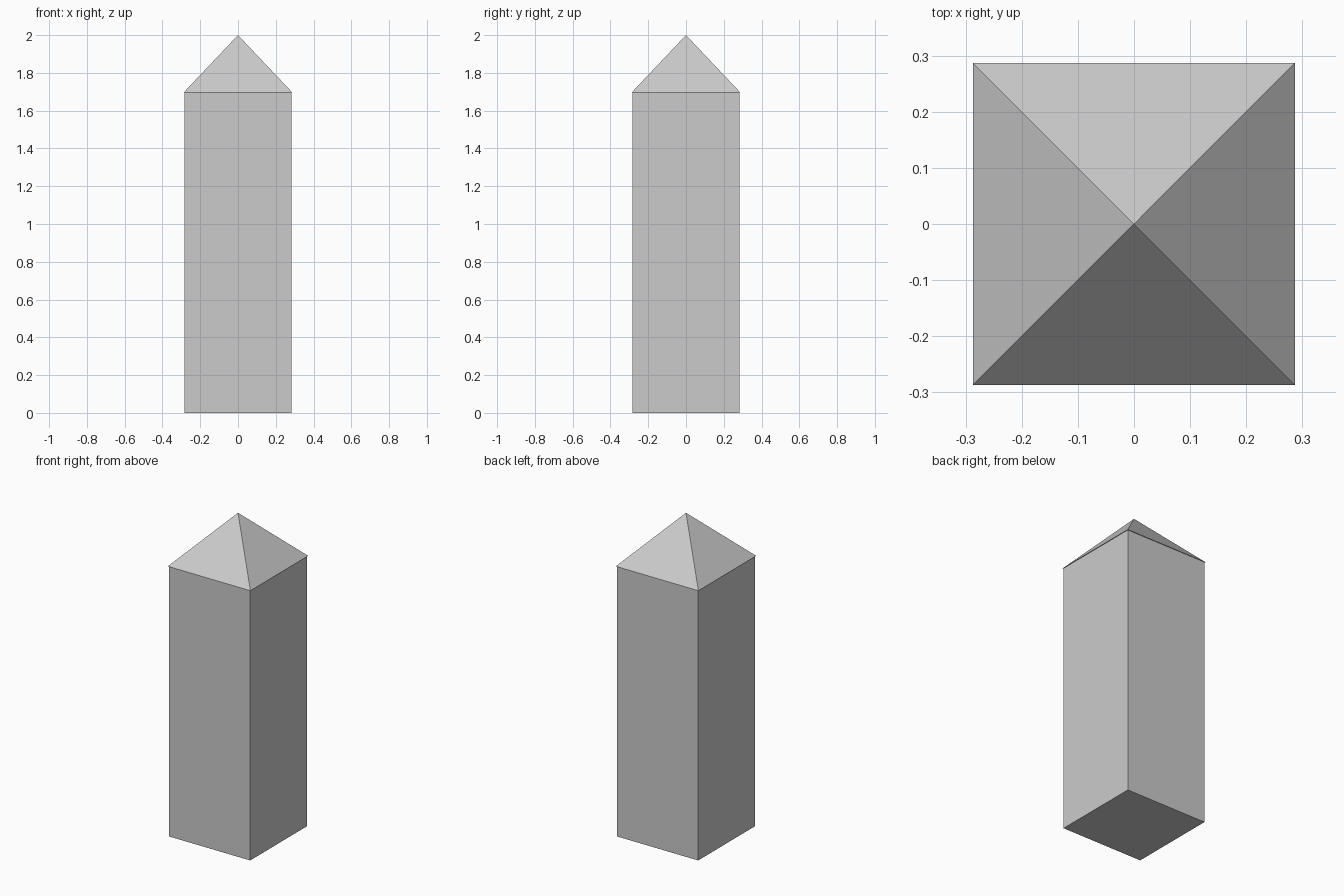
import bpy
from math import pi, sqrt

if "Cube" in bpy.data.objects:
    bpy.data.objects.remove(bpy.data.objects["Cube"])


def square_prism(name, half_bottom, half_top, z0, z1):
    """Four-sided cone or column with its sides facing the axes."""
    bpy.ops.mesh.primitive_cone_add(
        vertices=4, radius1=half_bottom * sqrt(2), radius2=half_top * sqrt(2),
        depth=z1 - z0, location=(0, 0, (z0 + z1) / 2), rotation=(0, 0, pi / 4))
    obj = bpy.context.object
    obj.name = name
    bpy.ops.object.transform_apply(location=True, rotation=True, scale=True)
    return obj


# Square column
square_prism("shaft", 0.283, 0.283, 0.0, 1.697)

# Pyramid cap with a very slight overhang
square_prism("pyramid_cap", 0.287, 0.0, 1.697, 2.0)
